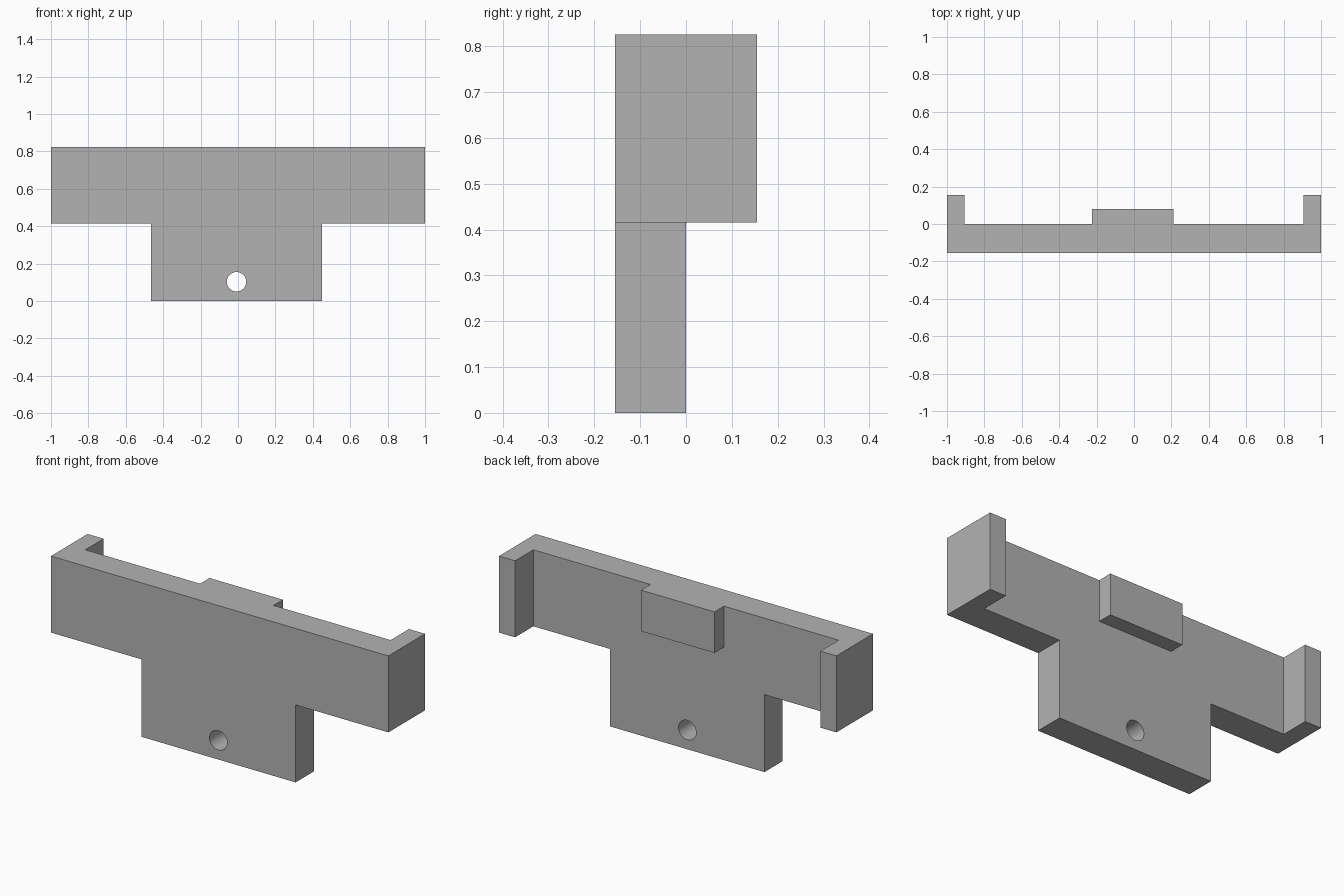
import bpy, bmesh, math
from mathutils import Matrix, Vector

if "Cube" in bpy.data.objects:
    bpy.data.objects.remove(bpy.data.objects["Cube"], do_unlink=True)

FRONT, MID, BACK = -0.155, 0.0, 0.155
TOP, BAR_BOTTOM = 0.825, 0.415

grey = bpy.data.materials.new("plain grey")
grey.use_nodes = True
colour = (0.45, 0.45, 0.45, 1)
grey.diffuse_color = colour
grey.node_tree.nodes["Principled BSDF"].inputs["Base Color"].default_value = colour


def finish(name, bm):
    bmesh.ops.recalc_face_normals(bm, faces=bm.faces)
    mesh = bpy.data.meshes.new(name)
    bm.to_mesh(mesh)
    bm.free()
    mesh.materials.append(grey)
    obj = bpy.data.objects.new(name, mesh)
    bpy.context.collection.objects.link(obj)
    return obj


def box(name, low, high):
    bm = bmesh.new()
    low, high = Vector(low), Vector(high)
    place = Matrix.Translation((low + high) / 2) @ Matrix.Diagonal((*(high - low), 1))
    bmesh.ops.create_cube(bm, size=1, matrix=place)
    return finish(name, bm)


def combine(target, tool, operation):
    mod = target.modifiers.new(tool.name, "BOOLEAN")
    mod.operation, mod.solver, mod.object = operation, "EXACT", tool
    bpy.context.view_layer.objects.active = target
    bpy.ops.object.modifier_apply(modifier=mod.name)
    bpy.data.objects.remove(tool, do_unlink=True)


# T-shaped plate: a wide bar with a stem below it
outline = [(-1, TOP), (-1, BAR_BOTTOM), (-0.465, BAR_BOTTOM), (-0.465, 0),
           (0.45, 0), (0.45, BAR_BOTTOM), (1, BAR_BOTTOM), (1, TOP)]
bm = bmesh.new()
face = bm.faces.new([bm.verts.new((x, FRONT, z)) for x, z in outline])
extruded = bmesh.ops.extrude_face_region(bm, geom=[face], use_keep_orig=True)
bmesh.ops.translate(bm, vec=(0, MID - FRONT, 0),
                    verts=[v for v in extruded["geom"] if isinstance(v, bmesh.types.BMVert)])
plate = finish("t_bracket", bm)

# End tabs reaching backward, set into the plate so they join cleanly
inset = (FRONT + MID) / 2
for side in (-1, 1):
    xs = sorted((side, side * 0.905))
    combine(plate, box("end_tab", (xs[0], inset, BAR_BOTTOM), (xs[1], BACK, TOP)), "UNION")

# Centre block on the back, flush with the top
combine(plate, box("centre_block", (-0.225, inset, 0.605), (0.21, 0.08, TOP)), "UNION")

# Round hole through the stem
bm = bmesh.new()
bmesh.ops.create_cone(bm, cap_ends=True, segments=48, radius1=0.052, radius2=0.052, depth=1,
                      matrix=Matrix.Translation((-0.008, 0, 0.103)) @ Matrix.Rotation(math.pi / 2, 4, "X"))
combine(plate, finish("hole_cutter", bm), "DIFFERENCE")

# Smooth hole wall, sharp corners
bpy.ops.object.select_all(action="DESELECT")
plate.select_set(True)
bpy.context.view_layer.objects.active = plate
bpy.ops.object.shade_smooth_by_angle(angle=math.radians(30))
